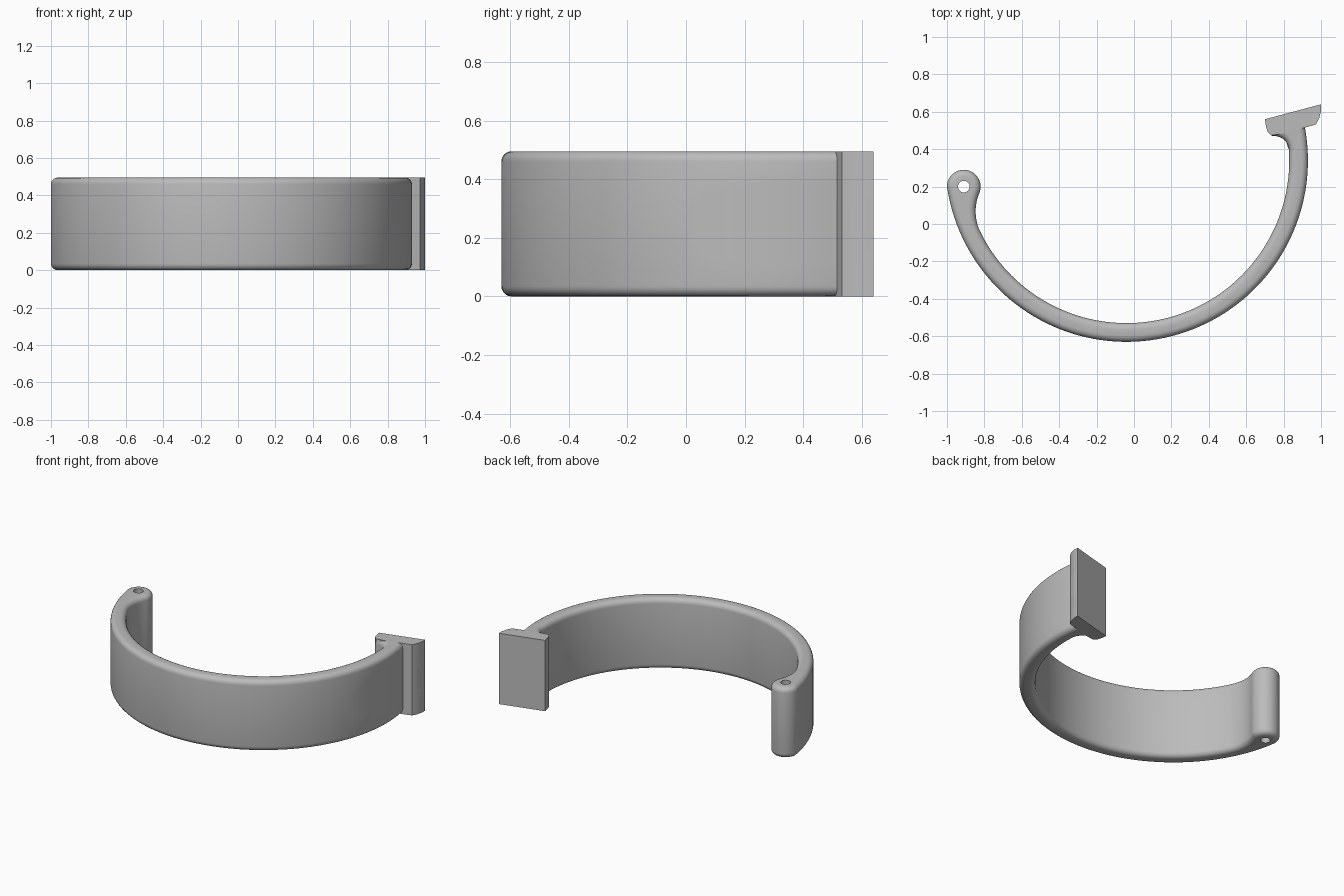
import bpy, bmesh, math
from math import sin, cos, radians, pi, hypot, atan2, sqrt
from mathutils import Matrix, Vector

old = bpy.data.objects.get("Cube")
if old:
    bpy.data.objects.remove(old, do_unlink=True)

HEIGHT = 0.495
CENTRE = Vector((-0.04, 0.34))
R_OUT, R_IN = 0.97, 0.87
LUG, R_LUG, R_FILLET = Vector((-0.91, 0.2)), 0.09, 0.25
TILT = radians(15)

grey = bpy.data.materials.new("satin_grey")
grey.use_nodes = True
grey.diffuse_color = (0.5, 0.5, 0.5, 1)
grey.node_tree.nodes["Principled BSDF"].inputs["Base Color"].default_value = (0.5, 0.5, 0.5, 1)


def arc(c, r, a0, a1, n):
    """Points on an arc, angles in radians."""
    return [(c[0] + r * cos(a0 + (a1 - a0) * i / n),
             c[1] + r * sin(a0 + (a1 - a0) * i / n)) for i in range(n + 1)]


def prism(name, outline, z0, z1, rounding=0, matrix=None):
    """Extrude an outline along z, optionally rounding its rims."""
    bm = bmesh.new()
    base = bm.faces.new([bm.verts.new((x, y, z0)) for x, y in outline])
    ext = bmesh.ops.extrude_face_region(bm, geom=[base])
    bmesh.ops.translate(bm, vec=(0, 0, z1 - z0),
                        verts=[v for v in ext["geom"] if isinstance(v, bmesh.types.BMVert)])
    bmesh.ops.recalc_face_normals(bm, faces=bm.faces)
    if rounding:
        rims = [e for e in bm.edges if abs(e.verts[0].co.z - e.verts[1].co.z) < 1e-5]
        bmesh.ops.bevel(bm, geom=rims, offset=rounding, segments=5,
                        profile=0.5, affect='EDGES', clamp_overlap=False)
    if matrix:
        bm.transform(matrix)
        bmesh.ops.recalc_face_normals(bm, faces=bm.faces)
    mesh = bpy.data.meshes.new(name)
    bm.to_mesh(mesh)
    bm.free()
    mesh.materials.append(grey)
    obj = bpy.data.objects.new(name, mesh)
    bpy.context.collection.objects.link(obj)
    return obj


def combine(target, tool, operation):
    """Apply a boolean and discard the tool."""
    tool.hide_render = True
    mod = target.modifiers.new(operation, 'BOOLEAN')
    mod.operation, mod.object, mod.solver = operation, tool, 'EXACT'
    bpy.context.view_layer.objects.active = target
    bpy.ops.object.modifier_apply(modifier=mod.name)
    bpy.data.objects.remove(tool, do_unlink=True)


# Fillet circle touching both the hinge lug and the inside of the band
to_lug = LUG - CENTRE
d = to_lug.length
u = to_lug / d
a = ((R_IN - R_FILLET) ** 2 - (R_LUG + R_FILLET) ** 2 + d * d) / (2 * d)
h = sqrt((R_IN - R_FILLET) ** 2 - a * a)
fillet = CENTRE + a * u + h * Vector((-u.y, u.x))
lug_side = atan2(LUG.y - fillet.y, LUG.x - fillet.x) % (2 * pi)
band_side = atan2(fillet.y - CENTRE.y, fillet.x - CENTRE.x) % (2 * pi)
outer_start = atan2(u.y, u.x) % (2 * pi)

# Band: outer arc, plate foot, inner arc, fillet, then around the lug
outline = arc(CENTRE, R_OUT, outer_start, 2 * pi + radians(10.5), 80)
outline += [(0.905, 0.575), (0.74, 0.535), (0.735, 0.472)]
outline += arc((0.75, 0.39), 0.08, pi / 2, radians(5), 10)
outline += arc(CENTRE, R_IN, 2 * pi + radians(2), band_side, 74)
outline += arc(fillet, R_FILLET, band_side, lug_side, 10)[1:]
outline += arc(LUG, R_LUG, lug_side - pi, outer_start, 24)[1:-1]
band = prism("clamp_band", outline, 0, HEIGHT, rounding=0.035)

# Bolt plate across the open end
plate = prism("bolt_plate", [(0.70, 0.56), (1.0, 0.64), (1.0, 0.605), (0.99, 0.565),
                             (0.973, 0.532), (0.80, 0.484), (0.735, 0.474),
                             (0.716, 0.49), (0.706, 0.52)], 0, HEIGHT)
combine(band, plate, 'UNION')

# Hinge pin hole
combine(band, prism("pin_hole", arc(LUG, 0.031, 0, 2 * pi, 32)[:-1], -0.1, HEIGHT + 0.1),
        'DIFFERENCE')

# Bolt channels run square to the plate and open outwards
axis = Matrix(((cos(TILT), 0, -sin(TILT), 0.998),
               (sin(TILT), 0, cos(TILT), 0.035),
               (0, 1, 0, HEIGHT / 2),
               (0, 0, 0, 1)))


def channel(name, r, t0, t1, mouth):
    """U-shaped cutter whose mouth flares by (distance, widening) steps."""
    upper = [(x, r + w) for x, w in mouth]
    lower = [(x, -y) for x, y in reversed(upper)]
    return prism(name, arc((0, 0), r, pi / 2, 3 * pi / 2, 32) + lower + upper[::-1][::-1],
                 t0, t1, matrix=axis)


flare = [(0.3, 0.025), (0.157, 0.025), (0.153, 0.014), (0.145, 0.006), (0.13, 0)]
combine(band, channel("head_pocket", 0.134, -0.2, 0.484, [(0.3, 0)]), 'DIFFERENCE')
combine(band, channel("bolt_slot", 0.0725, 0.4, 0.75, flare), 'DIFFERENCE')

bpy.ops.object.select_all(action='DESELECT')
band.select_set(True)
bpy.context.view_layer.objects.active = band
bpy.ops.object.shade_smooth_by_angle(angle=radians(30))
